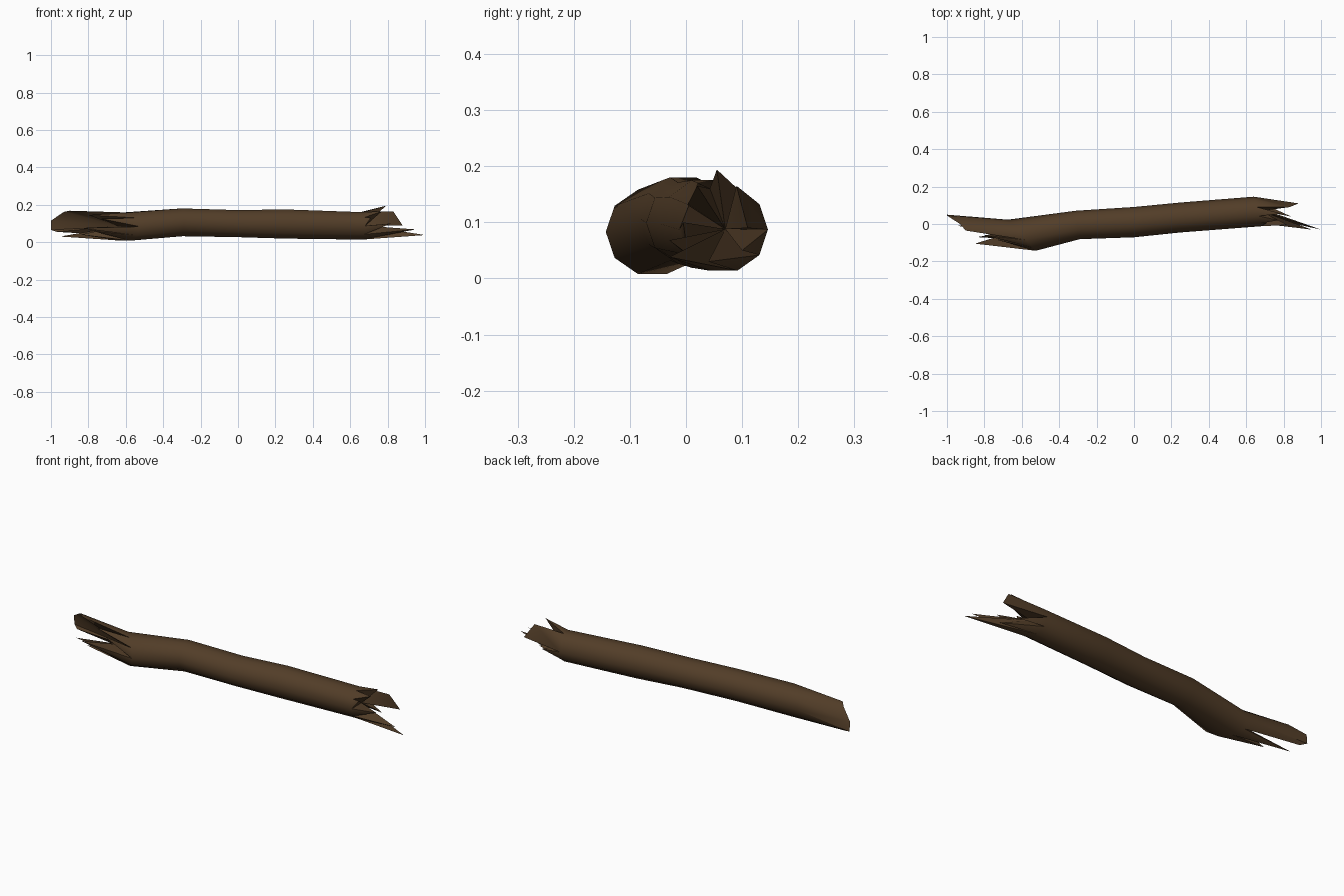
import bpy
import bmesh
from math import cos, sin, tau, radians
from mathutils import Vector

cube = bpy.data.objects.get("Cube")
if cube:
    bpy.data.objects.remove(cube)

bark = bpy.data.materials.new("dark brown bark")
bark.use_nodes = True
colour = (0.085, 0.047, 0.021, 1)
bark.diffuse_color = colour
bark.node_tree.nodes["Principled BSDF"].inputs["Base Color"].default_value = colour

SIDES = 10

# Cross-sections: centre x, y, z, half width, half height, lean along x
SECTIONS = [
    (-0.60, -0.06, 0.083, 0.083, 0.079, -0.075),
    (-0.30, -0.005, 0.106, 0.076, 0.078, -0.01),
    (0.00, 0.01, 0.099, 0.081, 0.076, 0),
    (0.25, 0.035, 0.097, 0.08, 0.082, 0),
    (0.66, 0.067, 0.087, 0.079, 0.077, -0.02),
]

# Splinters, one per side from the back upwards: one tip, or two for a plate
LEFT_TIPS = [
    [(-1, 0.05, 0.065), (-1, 0.045, 0.115)],
    [(-1, 0.045, 0.115), (-0.93, 0, 0.162)],
    [(-0.93, 0, 0.162), (-0.9, -0.035, 0.168)],
    [(-0.8, -0.06, 0.145)],
    [(-0.73, -0.085, 0.125)],
    [(-0.85, -0.105, 0.075)],
    [(-0.78, -0.1, 0.06)],
    [(-0.84, -0.07, 0.04)],
    [(-0.95, -0.01, 0.03)],
    [(-0.97, 0.03, 0.055), (-1, 0.05, 0.065)],
]
RIGHT_TIPS = [
    [(0.88, 0.11, 0.09), (0.83, 0.09, 0.165)],
    [(0.83, 0.09, 0.165)],
    [(0.79, 0.055, 0.194)],
    [(0.77, 0.02, 0.165)],
    [(0.71, 0.005, 0.13)],
    [(0.82, -0.005, 0.1)],
    [(0.95, -0.03, 0.068)],
    [(1, -0.03, 0.038)],
    [(0.84, 0.04, 0.03)],
    [(0.78, 0.1, 0.05)],
]


def splinter_end(bm, ring, tips, core):
    """Grow a broken end out of the last ring, closing it at the core."""
    core = bm.verts.new(core)
    cache = {}

    def vert(p):
        if p not in cache:
            cache[p] = bm.verts.new(p)
        return cache[p]

    for i, tip in enumerate(tips):
        a, b = ring[i], ring[(i + 1) % SIDES]
        t = [vert(p) for p in tip]
        bm.faces.new([a, b] + t[::-1])
        if tips[i - 1][-1] != tip[0]:
            bm.faces.new((a, t[0], core))
        if tips[(i + 1) % SIDES][0] != tip[-1]:
            bm.faces.new((t[-1], b, core))
        if len(t) == 2:
            bm.faces.new((t[0], t[1], core))


# Trunk of the branch
bm = bmesh.new()
rings = []
for x, y, z, ry, rz, lean in SECTIONS:
    angles = [tau * k / SIDES for k in range(SIDES)]
    rings.append([bm.verts.new((x + lean * cos(a), y + ry * cos(a), z + rz * sin(a)))
                  for a in angles])
for r, s in zip(rings, rings[1:]):
    for k in range(SIDES):
        n = (k + 1) % SIDES
        bm.faces.new((r[k], r[n], s[n], s[k]))

# Broken ends
splinter_end(bm, rings[0], LEFT_TIPS, Vector((-0.64, -0.04, 0.085)))
splinter_end(bm, rings[-1], RIGHT_TIPS, Vector((0.68, 0.07, 0.088)))
bmesh.ops.recalc_face_normals(bm, faces=bm.faces)

mesh = bpy.data.meshes.new("broken_branch")
bm.to_mesh(mesh)
bm.free()
mesh.materials.append(bark)
branch = bpy.data.objects.new("broken_branch", mesh)
bpy.context.collection.objects.link(branch)
bpy.ops.object.select_all(action="DESELECT")
bpy.context.view_layer.objects.active = branch
branch.select_set(True)
bpy.ops.object.shade_smooth_by_angle(angle=radians(40))
